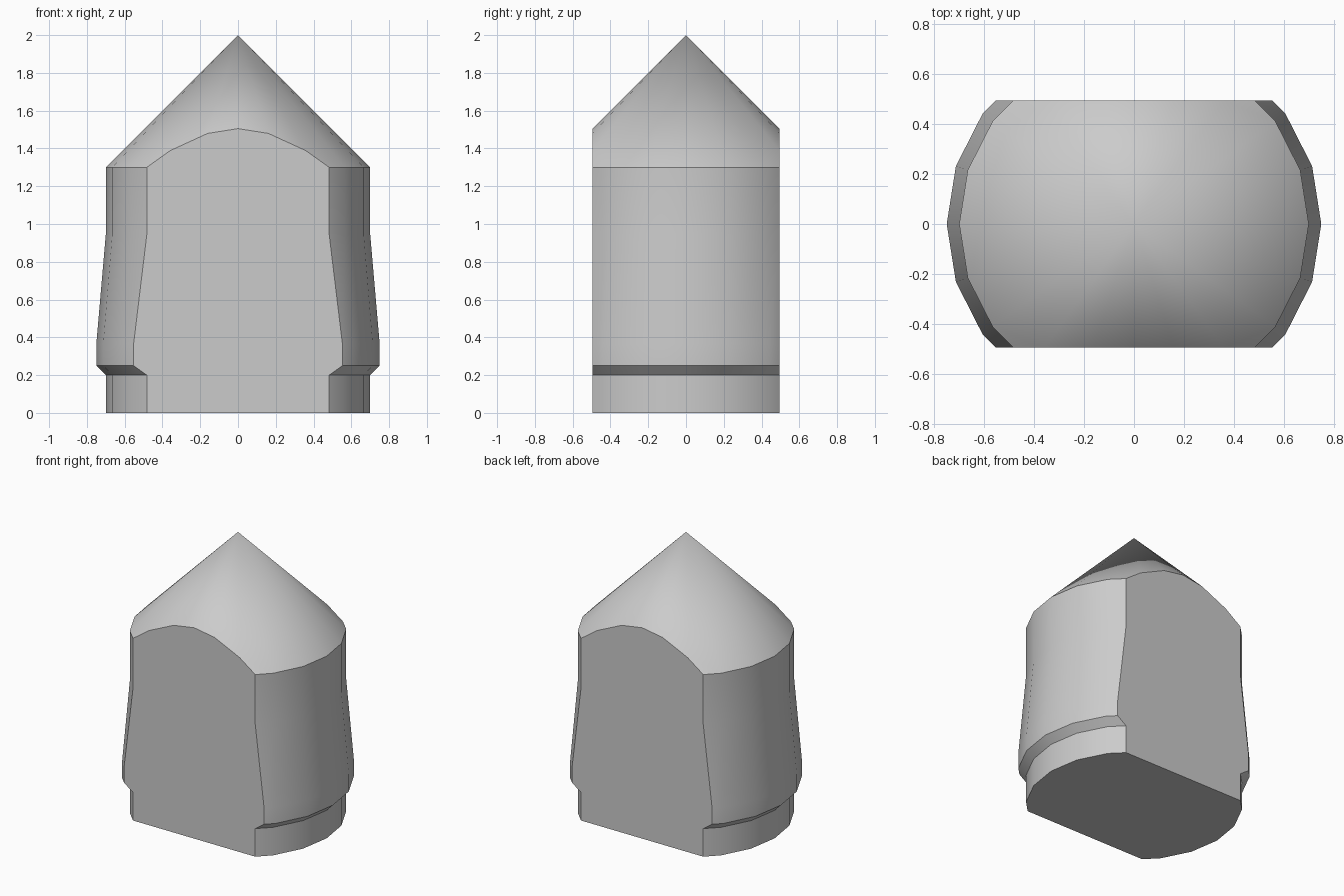
import bpy
import bmesh
import math

if "Cube" in bpy.data.objects:
    bpy.data.objects.remove(bpy.data.objects["Cube"], do_unlink=True)

SIDES = 20
HALF_DEPTH = 0.495

# one plain grey
grey = bpy.data.materials.new("plain grey")
grey.use_nodes = True
colour = (0.6, 0.6, 0.6, 1)
grey.diffuse_color = colour
grey.node_tree.nodes["Principled BSDF"].inputs["Base Color"].default_value = colour

# radius and height up the side: foot, collar, tapering body, pointed tip
profile = [(0, 0), (0.7, 0), (0.7, 0.2), (0.75, 0.25), (0.75, 0.366),
           (0.7, 0.944), (0.7, 1.3), (0, 2)]

# turn the profile around the vertical axis
bm = bmesh.new()
verts = [bm.verts.new((r, 0, z)) for r, z in profile]
edges = [bm.edges.new(pair) for pair in zip(verts, verts[1:])]
bmesh.ops.spin(bm, geom=verts + edges, cent=(0, 0, 0), axis=(0, 0, 1),
               angle=math.tau, steps=SIDES, use_merge=True)
bmesh.ops.remove_doubles(bm, verts=bm.verts, dist=0.0001)
bmesh.ops.dissolve_degenerate(bm, edges=bm.edges, dist=0.0001)

# slice the front and back flat
for side in (-1, 1):
    cut = bmesh.ops.bisect_plane(
        bm, geom=bm.verts[:] + bm.edges[:] + bm.faces[:],
        plane_co=(0, side * HALF_DEPTH, 0), plane_no=(0, side, 0),
        clear_outer=True)
    rim = [e for e in cut["geom_cut"] if isinstance(e, bmesh.types.BMEdge)]
    bmesh.ops.edgeloop_fill(bm, edges=rim)

# make the underside one face
bottom = [f for f in bm.faces if all(v.co.z < 0.001 for v in f.verts)]
bmesh.ops.dissolve_faces(bm, faces=bottom, use_verts=True)
bmesh.ops.recalc_face_normals(bm, faces=bm.faces)

mesh = bpy.data.meshes.new("pointed_body")
bm.to_mesh(mesh)
bm.free()
mesh.materials.append(grey)
body = bpy.data.objects.new("pointed_body", mesh)
bpy.context.collection.objects.link(body)

# smooth round sides, sharp ledges and cuts
bpy.ops.object.select_all(action="DESELECT")
body.select_set(True)
bpy.context.view_layer.objects.active = body
bpy.ops.object.shade_smooth_by_angle(angle=math.radians(30))
